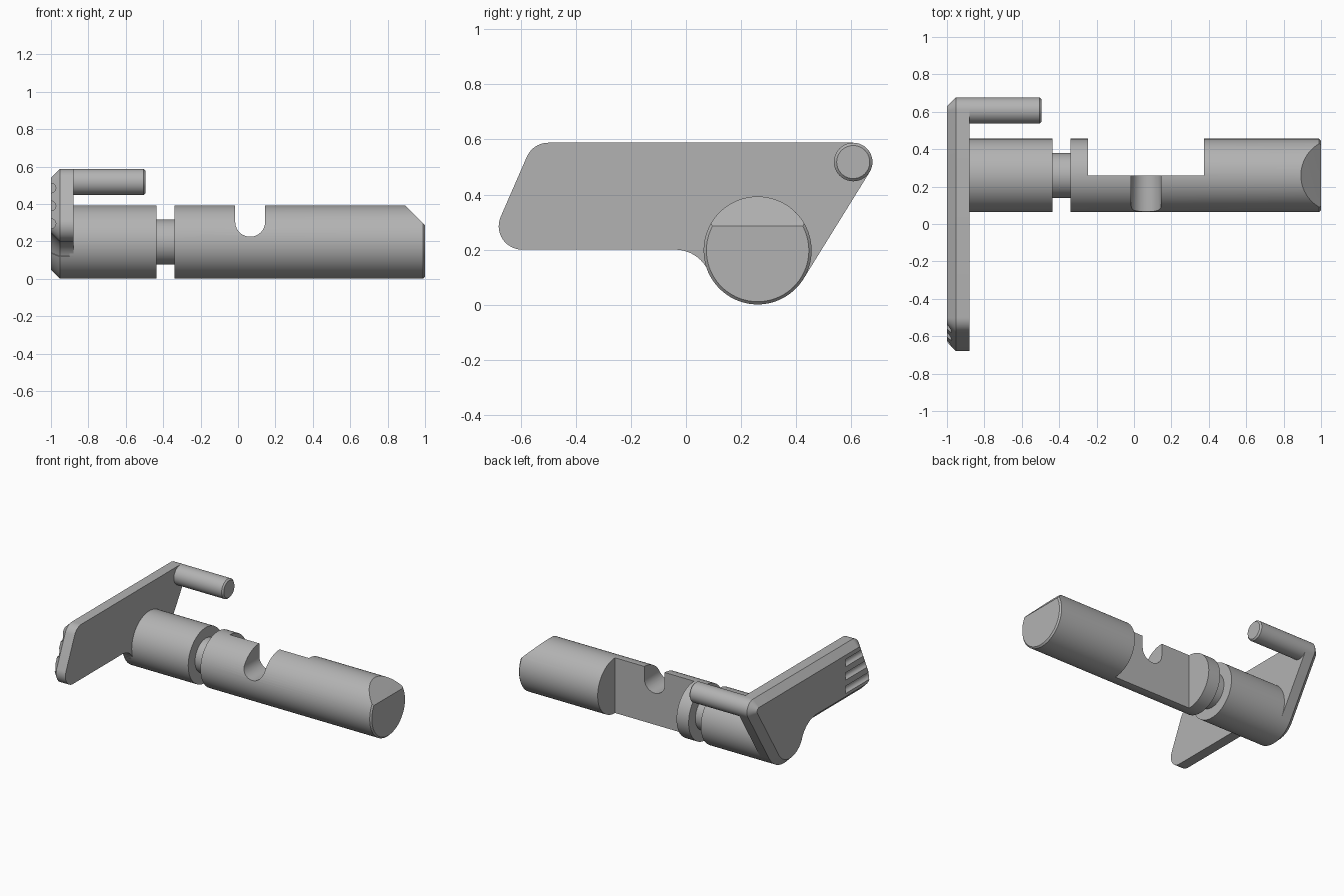
import bpy, bmesh
from math import sin, cos, radians

cube = bpy.data.objects.get("Cube")
if cube:
    bpy.data.objects.remove(cube, do_unlink=True)

steel = bpy.data.materials.new("grey steel")
steel.use_nodes = True
grey = (0.45, 0.45, 0.45, 1)
steel.diffuse_color = grey
steel.node_tree.nodes["Principled BSDF"].inputs["Base Color"].default_value = grey

SHAFT = (0.26, 0.197)      # shaft axis (y, z)
SHAFT_R = 0.196
PIN = (0.607, 0.518)       # pin axis (y, z)
PIN_R = 0.07


def arc(c, r, a0, a1, n):
    """Points on an arc, angles in degrees."""
    angles = [radians(a0 + (a1 - a0) * i / n) for i in range(n + 1)]
    return [(c[0] + r * cos(a), c[1] + r * sin(a)) for a in angles]


def loft(name, rings):
    """Skin equal-length rings of 3D points and cap both ends."""
    bm = bmesh.new()
    loops = [[bm.verts.new(p) for p in ring] for ring in rings]
    for a, b in zip(loops, loops[1:]):
        for i in range(len(a)):
            j = (i + 1) % len(a)
            bm.faces.new((a[i], a[j], b[j], b[i]))
    bm.faces.new(loops[0])
    bm.faces.new(loops[-1])
    bmesh.ops.recalc_face_normals(bm, faces=bm.faces)
    mesh = bpy.data.meshes.new(name)
    bm.to_mesh(mesh)
    bm.free()
    mesh.materials.append(steel)
    obj = bpy.data.objects.new(name, mesh)
    bpy.context.scene.collection.objects.link(obj)
    return obj


def lathe(name, axis, profile, sides):
    """Turned part along x from (x, radius) pairs."""
    return loft(name, [[(x, y, z) for y, z in arc(axis, r, 0, 360, sides)[:-1]]
                       for x, r in profile])


def cut(obj, outline, y0, y1):
    """Subtract an (x, z) outline extruded from y0 to y1."""
    cutter = loft("cutter", [[(x, y, z) for x, z in outline] for y in (y0, y1)])
    cutter.hide_render = True
    mod = obj.modifiers.new("cut", 'BOOLEAN')
    mod.operation, mod.solver, mod.object = 'DIFFERENCE', 'EXACT', cutter
    bpy.context.view_layer.update()
    graph = bpy.context.evaluated_depsgraph_get()
    mesh = bpy.data.meshes.new_from_object(obj.evaluated_get(graph))
    obj.modifiers.clear()
    obj.data = mesh
    bpy.data.objects.remove(cutter, do_unlink=True)


def lever_outline(x, d):
    """Lever outline at x, inset by d."""
    pts = arc(PIN, PIN_R - d, -32, 90, 16)                    # pin corner
    pts += arc((-0.5, 0.503), 0.085 - d, 90, 156.6, 10)       # upper front corner
    pts += arc((-0.595, 0.285), 0.085 - d, 156.6, 270, 14)    # lower front corner
    pts += arc((-0.04, 0.067), 0.133 + d, 90, 23.8, 12)       # inner fillet
    pts += arc(SHAFT, SHAFT_R - d, 203.8, 328, 24)            # hub
    return [(x, y, z) for y, z in pts]


# Thumb lever with chamfered outer rim and three grip grooves
lever = loft("thumb_lever", [lever_outline(-1, 0.047), lever_outline(-0.953, 0),
                             lever_outline(-0.88, 0)])
for z in (0.295, 0.39, 0.485):
    cut(lever, arc((-1, z), 0.026, 0, 360, 20)[:-1], -0.8, -0.36)

# Shaft with a turned neck
R = SHAFT_R
shaft = lathe("shaft", SHAFT, [(-0.9, R), (-0.436, R), (-0.436, 0.12), (-0.34, 0.12),
                               (-0.34, R), (0.99, R), (1, R - 0.01)], 72)
# Flat relief on the back
cut(shaft, [(-0.245, -0.1), (0.375, -0.1), (0.375, 0.5), (-0.245, 0.5)], 0.26, 0.6)
# Round-bottomed cross slot
cut(shaft, arc((0.065, 0.305), 0.08, 180, 360, 24) + [(0.145, 0.5), (-0.015, 0.5)], 0, 0.6)
# Slanted tip
cut(shaft, [(0.785, 0.5), (1.1, 0.185), (1.1, 0.5)], 0, 0.6)

# Locating pin
pin = lathe("locating_pin", PIN, [(-0.9, PIN_R), (-0.505, PIN_R), (-0.495, PIN_R - 0.01)], 40)

# Smooth round surfaces, sharp edges
for obj in (lever, shaft, pin):
    bpy.ops.object.select_all(action='DESELECT')
    obj.select_set(True)
    bpy.context.view_layer.objects.active = obj
    bpy.ops.object.shade_smooth_by_angle(angle=radians(28))
